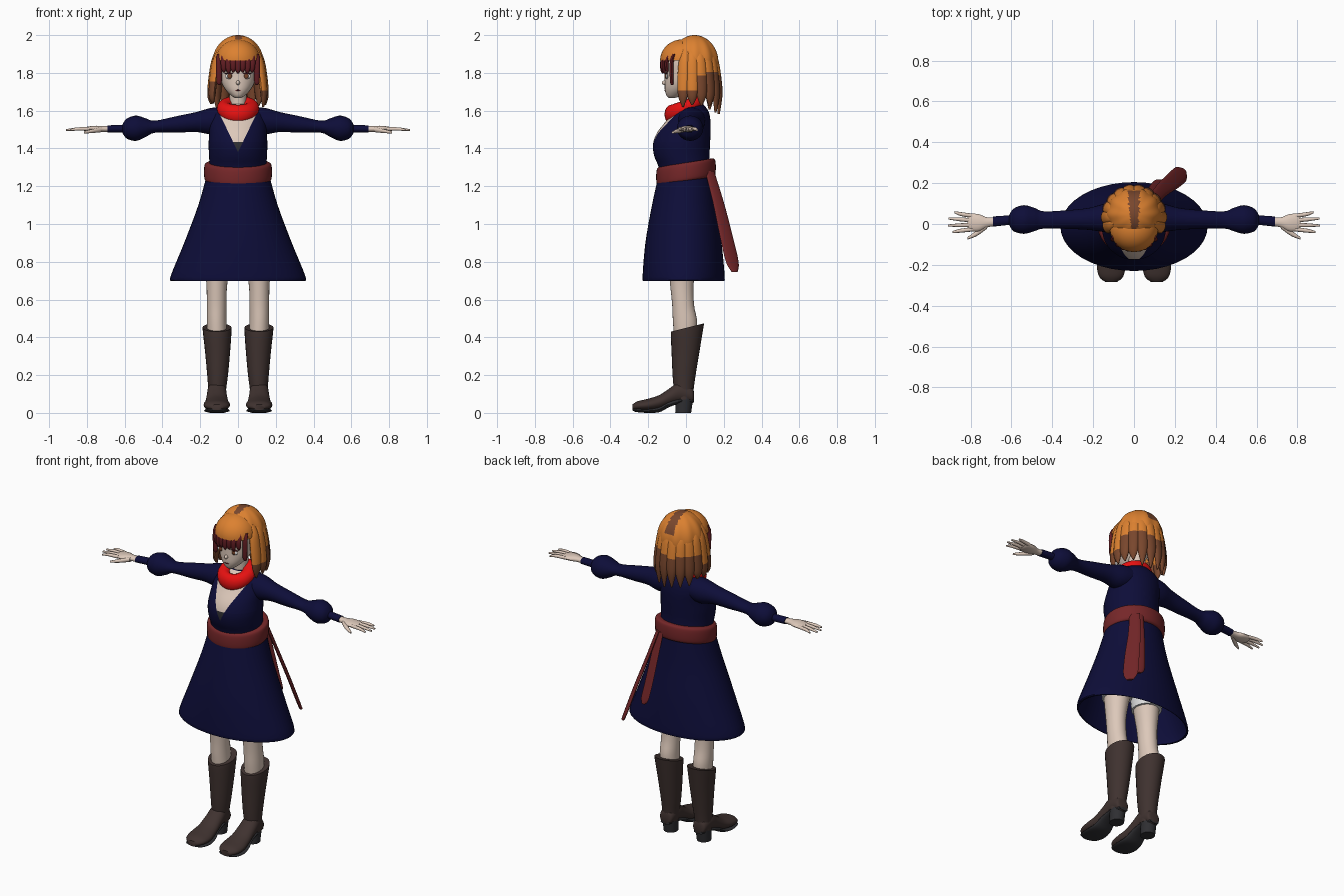
import bpy, bmesh, math, random
from mathutils import Vector as V

if "Cube" in bpy.data.objects:
    bpy.data.objects.remove(bpy.data.objects["Cube"])

random.seed(4)
COLOURS = {
    "skin": (0.72, 0.58, 0.49), "orange hair": (0.72, 0.22, 0.03), "brown hair": (0.19, 0.062, 0.026),
    "dark red fringe": (0.12, 0.012, 0.016), "red scarf": (0.85, 0.006, 0.006), "navy cloth": (0.004, 0.004, 0.04),
    "maroon belt": (0.18, 0.02, 0.022), "brown leather": (0.05, 0.032, 0.029), "dark grey": (0.028, 0.028, 0.032),
    "white cloth": (0.75, 0.75, 0.75)}
MATS = {}
for key, rgb in COLOURS.items():
    MATS[key] = bpy.data.materials.new(key)
    MATS[key].diffuse_color = (*rgb, 1)


def finish(name, bm, mats, mirror=False, rule=None):
    """Turn a bmesh into an object; rule(face centre) picks the material slot."""
    bmesh.ops.recalc_face_normals(bm, faces=bm.faces)
    if rule:
        for f in bm.faces:
            f.material_index = rule(f.calc_center_median())
    me = bpy.data.meshes.new(name)
    bm.to_mesh(me)
    bm.free()
    for m in mats:
        me.materials.append(MATS[m])
    ob = bpy.data.objects.new(name, me)
    bpy.context.collection.objects.link(ob)
    if mirror:
        ob.modifiers.new("mirror", 'MIRROR')
    return ob


def smooth(rows, k):
    """Catmull-Rom interpolation of the section rows."""
    out, n = [], len(rows)
    for i in range(n - 1):
        a, b, c, d = (rows[min(max(i + o, 0), n - 1)] for o in (-1, 0, 1, 2))
        for j in range(k):
            t = j / k
            out.append([0.5 * (2*q + (r-p)*t + (2*p - 5*q + 4*r - s)*t*t + (3*q - p - 3*r + s)*t**3)
                        for p, q, r, s in zip(a, b, c, d)])
    return out + [list(rows[-1])]


def loft_mesh(rows, ring, segs=24, k=4, caps=True):
    bm = bmesh.new()
    rings = []
    for row in smooth(rows, k):
        c, u, v = (V(p) for p in ring(*row))
        rings.append([bm.verts.new(c + u * math.cos(2*math.pi*i/segs) + v * math.sin(2*math.pi*i/segs))
                      for i in range(segs)])
    for a, b in zip(rings, rings[1:]):
        for i in range(segs):
            j = (i + 1) % segs
            bm.faces.new((a[i], a[j], b[j], b[i]))
    if caps:
        bm.faces.new(rings[0])
        bm.faces.new(rings[-1])
    return bm


def loft(name, rows, ring, mat, mirror=False, rule=None, **kw):
    mats = mat if isinstance(mat, tuple) else (mat,)
    return finish(name, loft_mesh(rows, ring, **kw), mats, mirror, rule)


def blob(name, c, r, mat, mirror=False):
    bm = bmesh.new()
    bmesh.ops.create_uvsphere(bm, u_segments=16, v_segments=10, radius=1)
    for v in bm.verts:
        v.co = V([c[i] + v.co[i] * r[i] for i in range(3)])
    return finish(name, bm, (mat,), mirror)


# section kinds: level slice (front y, back y), upright slice along x, level slice by centre
slab = lambda z, rx, y0, y1: ((0, (y0+y1)/2, z), (rx, 0, 0), (0, (y1-y0)/2, 0))
arm = lambda x, y, z, ry, rz: ((x, y, z), (0, ry, 0), (0, 0, rz))
limb = lambda z, x, y, rx, ry: ((x, y, z), (rx, 0, 0), (0, ry, 0))
foot = lambda y, z0, z1, rx: ((0.112, y, (z0+z1)/2), (rx, 0, 0), (0, 0, (z1-z0)/2))

# dress skirt and bodice
loft("skirt", [(0.70, .345, -.225, .20), (0.72, .358, -.23, .205), (0.9, .285, -.215, .188), (1.1, .21, -.18, .158),
               (1.26, .165, -.145, .14)], slab, "navy cloth", segs=40, caps=False)
bm = loft_mesh([(1.24, .163, -.145, .14), (1.30, .152, -.145, .13), (1.36, .153, -.168, .125), (1.42, .156, -.175, .127),
                (1.48, .152, -.155, .13), (1.54, .15, -.11, .13), (1.595, .13, -.07, .12), (1.635, .07, -.03, .09)],
               slab, segs=40)
for co, no in (((0, 0, 1.38), (1, 0, -.48)), ((0, 0, 1.38), (-1, 0, -.48)), ((0, 0, 1.435), (0, 0, 1))):
    bmesh.ops.bisect_plane(bm, geom=bm.verts[:] + bm.edges[:] + bm.faces[:], plane_co=co, plane_no=no)
finish("bodice", bm, ("navy cloth", "skin", "dark grey"),
       rule=lambda c: 0 if c.y > 0 or abs(c.x) > .48 * (c.z - 1.38) else (2 if c.z < 1.435 else 1))

# belt and hanging sash tails
tilt = lambda z, rx, ry: ((0, 0, z), (rx, 0, 0), (0, ry, ry * .16))
loft("belt", [(1.225, .16, .14), (1.235, .176, .154), (1.275, .18, .158), (1.315, .176, .154), (1.325, .16, .14)],
     tilt, "maroon belt", segs=40)
for name, d, rows in (
        ("sash_tail_long", V((.6, -.8, 0)), [(.10, .125, 1.28, .03), (.14, .17, 1.12, .036), (.19, .21, .95, .042),
                                             (.23, .245, .80, .042), (.245, .258, .745, .018)]),
        ("sash_tail_short", V((.9, -.3, 0)), [(.08, .135, 1.28, .03), (.10, .165, 1.12, .034), (.12, .19, .97, .036),
                                              (.135, .205, .88, .034), (.14, .21, .85, .014)])):
    loft(name, rows, lambda x, y, z, w: ((x, y, z), d * w, V((-d.y, d.x, 0)) * .009), "maroon belt", segs=12)

# sleeves, cuffs and hands
loft("sleeve", [(.06, .03, 1.555, .075, .065), (.14, .03, 1.545, .07, .07), (.22, .025, 1.54, .054, .053),
                (.32, .022, 1.528, .046, .044), (.44, .02, 1.515, .042, .032), (.49, .022, 1.51, .058, .05),
                (.54, .022, 1.507, .07, .067), (.59, .02, 1.505, .055, .052), (.612, .02, 1.505, .022, .022)],
     arm, "navy cloth", True)
loft("cuff", [(.60, .02, 1.505, .023, .021), (.69, .012, 1.503, .025, .019)], arm, "navy cloth", True, k=2)
loft("palm", [(.67, .012, 1.503, .02, .015), (.72, .008, 1.503, .025, .016), (.76, .006, 1.503, .042, .017),
              (.80, .008, 1.502, .042, .013), (.815, .008, 1.502, .03, .008)], arm, "skin", True, segs=16)
for i, (y0, x1, y1) in enumerate(((.04, .88, .058), (.018, .908, .027), (-.005, .91, -.007), (-.026, .89, -.04))):
    loft(f"finger_{i+1}", [(.79, y0, 1.503, .0105, .01), (.85, (y0+y1)/2, 1.503, .0095, .009),
                           (x1, y1, 1.497, .005, .005)], arm, "skin", True, segs=10)
loft("thumb", [(.72, -.008, 1.50, .015, .014), (.77, -.045, 1.492, .014, .011), (.815, -.07, 1.485, .006, .006)],
     arm, "skin", True, segs=10)

# legs, shorts, boots
loft("leg", [(.38, .11, -.005, .05, .055), (.48, .113, -.005, .052, .064), (.57, .113, -.015, .052, .058),
             (.68, .112, -.022, .055, .062), (.82, .105, -.02, .072, .078), (1.0, .09, -.01, .085, .09)],
     limb, "skin", True)
loft("shorts", [(.80, .107, -.018, .082, .088), (.92, .10, -.012, .092, .098), (1.08, .085, -.005, .085, .105)],
     limb, "white cloth", True)
boot = lambda z, x, y, rx, ry: ((x, y, z), (rx, 0, 0), (0, ry, ry * max(0, z - .2)))
loft("boot_shaft", [(.07, .112, -.012, .045, .048), (.13, .11, -.012, .048, .053), (.2, .108, -.01, .055, .061),
                    (.32, .108, -.002, .066, .074), (.42, .11, .005, .075, .085), (.452, .111, .008, .077, .088)],
     boot, "brown leather", True)
loft("boot_foot", [(.042, .06, .11, .025), (.03, .05, .14, .042), (-.03, .05, .17, .05), (-.08, .04, .135, .054),
                   (-.14, .018, .095, .061), (-.2, .01, .075, .07), (-.255, .012, .062, .06), (-.283, .015, .045, .03)],
     foot, "brown leather", True)
loft("boot_sole", [(.042, .055, .075, .03), (-.03, .05, .078, .045), (-.09, .03, .065, .05), (-.14, .004, .035, .06),
                   (-.2, 0, .022, .068), (-.26, .004, .024, .057), (-.283, .012, .024, .028)],
     foot, "dark grey", True)
loft("boot_heel", [(0, .112, -.015, .04, .042), (.075, .112, -.008, .044, .046)], limb, "dark grey", True, k=1)

# neck, scarf and face
loft("neck", [(1.55, 0, .03, .055, .055), (1.62, 0, .025, .045, .045), (1.74, 0, .02, .045, .048)], limb, "skin")


def scarf(t):
    s, c = math.sin(t), math.cos(t)
    return (c * .07, -.01 + s * .068, 1.612 + s * .032), (c * .042, s * .036, 0), (0, 0, .043 - .008 * s)


loft("scarf", [(i * math.pi / 16,) for i in range(33)], scarf, "red scarf", segs=16, k=1, caps=False)
loft("face", [(1.667, .015, -.09, -.06), (1.68, .036, -.103, -.02), (1.71, .066, -.112, .03), (1.75, .088, -.113, .07),
              (1.80, .098, -.113, .10), (1.87, .102, -.115, .12), (1.93, .08, -.09, .10), (1.96, .03, -.03, .05)],
     slab, "skin")
blob("nose", (0, -.112, 1.748), (.01, .016, .012), "skin")
blob("ear", (.098, .02, 1.77), (.012, .022, .034), "skin", True)
blob("eye_white", (.045, -.101, 1.782), (.023, .006, .014), "white cloth", True)
blob("iris", (.044, -.105, 1.783), (.012, .006, .014), "brown hair", True)
blob("eyelash", (.046, -.104, 1.797), (.026, .007, .004), "dark red fringe", True)
blob("mouth", (0, -.111, 1.708), (.017, .004, .003), "dark red fringe")


# hair: fluted crown at the back, smooth roll at the front
def hair_cap(name, c, r, ridge, keep, mats, rule):
    bm = bmesh.new()
    bmesh.ops.create_uvsphere(bm, u_segments=72, v_segments=36, radius=1)
    for v in bm.verts:
        a = math.atan2(v.co.y, v.co.x)
        f = 1 + ridge * math.cos(10 * a) * math.hypot(v.co.x, v.co.y)
        v.co = V((c[0] + v.co.x * r[0] * f, c[1] + v.co.y * r[1] * f, c[2] + v.co.z * r[2]))
    bmesh.ops.delete(bm, geom=[f for f in bm.faces if not keep(f.calc_center_median())], context='FACES')
    finish(name, bm, mats, rule=rule)


hair_cap("hair_crown", (0, .045, 1.855), (.132, .128, .145), .025,
         lambda p: p.z > 1.9 or (p.y > .02 and p.z > 1.76), ("orange hair", "brown hair"),
         lambda p: int(p.z > 1.9 and p.y > -.04 and abs(p.x) < .018 + .09 * max(0, p.y) + random.uniform(-.005, .005)))
hair_cap("hair_front_roll", (0, -.02, 1.865), (.118, .117, .112), 0, lambda p: p.z > 1.868 and p.y < .06,
         ("orange hair",), None)

# hair locks hanging round the sides and back, brown towards the tips
for i in range(12):
    a = math.radians(-20 + 20 * i)
    rad, tan = V((math.cos(a), math.sin(a), 0)), V((-math.sin(a), math.cos(a), 0))
    tip = 1.57 + .06 * abs(math.cos(a)) + random.uniform(-.015, .015)
    line = (1.79 if 1 < i < 10 else 1.73) + random.uniform(-.025, .025)
    loft(f"hair_lock_{i+1}", [(1.93, .098, .016), (1.87, .122, .03), (1.77, .138, .033), (1.68, .146, .027),
                              (tip, .142, .004)],
         lambda z, r, w: (V((0, .033, z)) + rad * r, tan * w, rad * (.004 + w * .45)),
         ("orange hair", "brown hair"), rule=lambda p: int(p.z < line), segs=12, k=6)

# fringe with longer strands at the temples
for i in range(9):
    x = (i - 4) * .025
    y = -.02 - .103 * math.sqrt(1 - (x / .116) ** 2)
    end = 1.735 if i in (0, 8) else 1.797 + .006 * (i % 2)
    loft(f"fringe_{i+1}", [(1.90, x * .97, y + .01, .014, .008), (1.86, x, y - .003, .0165, .011),
                           (end + .02, x, y - .003, .014, .01), (end, x, y, .004, .004)],
         limb, "dark red fringe", segs=10)

# smooth shading with sharp edges kept
bpy.ops.object.select_all(action='SELECT')
bpy.context.view_layer.objects.active = bpy.data.objects["skirt"]
bpy.ops.object.shade_smooth_by_angle(angle=math.radians(45))

for m in bpy.data.materials:
    if m.users and not m.is_grease_pencil:
        m.use_nodes = True
        m.node_tree.nodes["Principled BSDF"].inputs["Base Color"].default_value = m.diffuse_color
